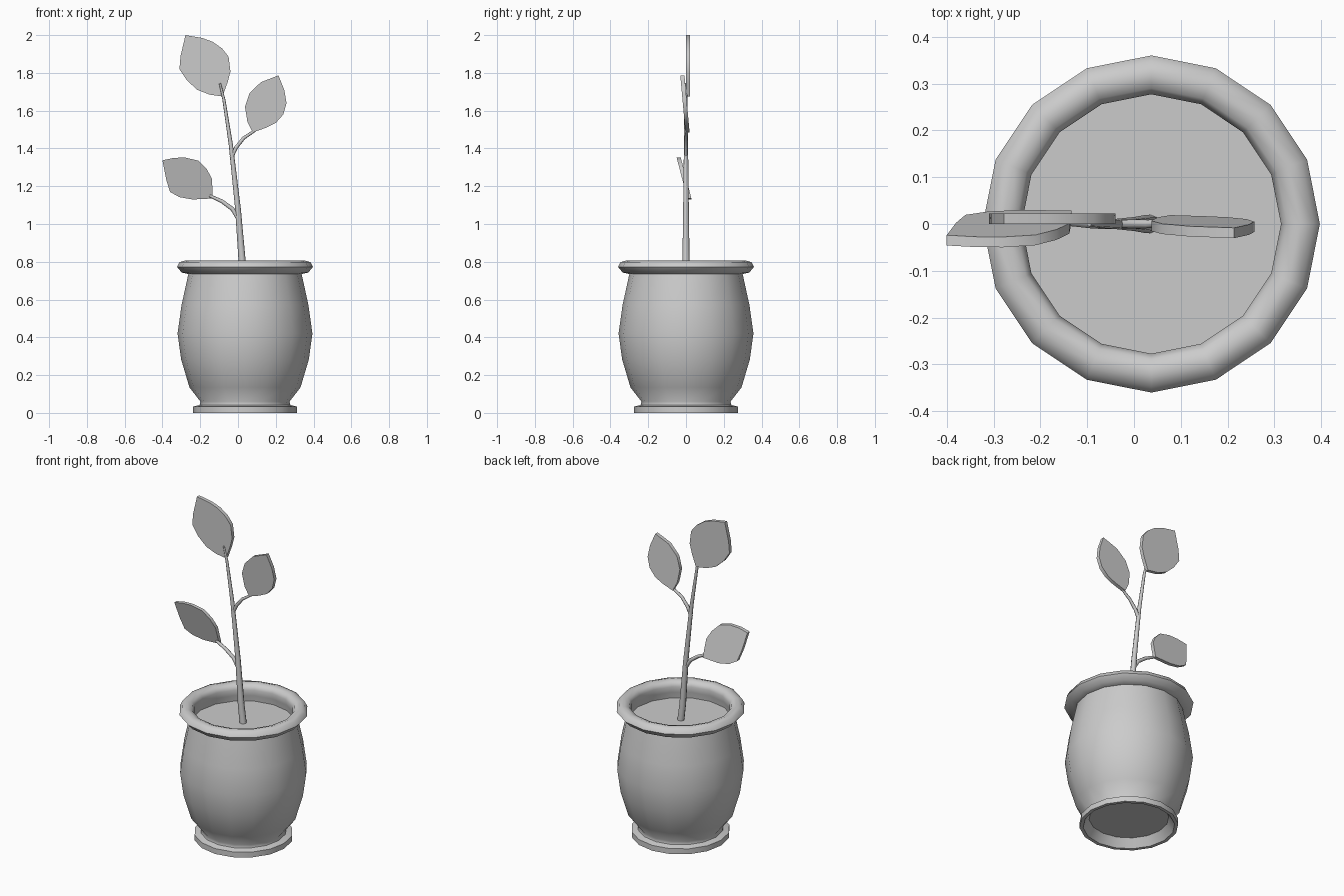
import bpy, math

if "Cube" in bpy.data.objects:
    bpy.data.objects.remove(bpy.data.objects["Cube"])

CX = 0.037   # pot axis


def finish(name, verts, faces, angle=50):
    me = bpy.data.meshes.new(name)
    me.from_pydata(verts, [], faces)
    ob = bpy.data.objects.new(name, me)
    bpy.context.collection.objects.link(ob)
    bpy.ops.object.select_all(action='DESELECT')
    ob.select_set(True)
    bpy.context.view_layer.objects.active = ob
    bpy.ops.object.mode_set(mode='EDIT')
    bpy.ops.mesh.select_all(action='SELECT')
    bpy.ops.mesh.normals_make_consistent(inside=False)
    bpy.ops.object.mode_set(mode='OBJECT')
    bpy.ops.object.shade_smooth_by_angle(angle=math.radians(angle))
    return ob


def lathe(name, profile, n=16, angle=50):
    # spin an open profile around the pot axis, capping both ends
    verts = [(CX + r * math.cos(2 * math.pi * i / n), r * math.sin(2 * math.pi * i / n), z)
             for r, z in profile for i in range(n)]
    faces = [(k * n + i, k * n + (i + 1) % n, (k + 1) * n + (i + 1) % n, (k + 1) * n + i)
             for k in range(len(profile) - 1) for i in range(n)]
    last = (len(profile) - 1) * n
    faces += [tuple(range(n)), tuple(range(last, last + n))]
    return finish(name, verts, faces, angle)


def stalk(name, points, sides=8):
    # tapered tube in the xz plane; points are x, y, z, radius
    verts = []
    for k, (x, y, z, r) in enumerate(points):
        a, b = points[max(k - 1, 0)], points[min(k + 1, len(points) - 1)]
        dx, dz = b[0] - a[0], b[2] - a[2]
        length = math.hypot(dx, dz)
        for i in range(sides):
            t = 2 * math.pi * i / sides
            u = r * math.cos(t)
            verts.append((x + u * dz / length, y + r * math.sin(t), z - u * dx / length))
    m = len(points)
    faces = [(k * sides + i, k * sides + (i + 1) % sides,
              (k + 1) * sides + (i + 1) % sides, (k + 1) * sides + i)
             for k in range(m - 1) for i in range(sides)]
    faces += [tuple(range(sides)), tuple(range((m - 1) * sides, m * sides))]
    return finish(name, verts, faces)


def leaf(name, outline, y_base, slope, thick=0.022):
    # flat slab from a front outline, leaning forward with height
    z0 = min(z for _, z in outline)
    n = len(outline)
    verts = [(x, y_base + slope * (z - z0) + d, z) for d in (0, thick) for x, z in outline]
    faces = [tuple(range(n)), tuple(range(n, 2 * n))]
    faces += [(i, (i + 1) % n, n + (i + 1) % n, n + i) for i in range(n)]
    return finish(name, verts, faces, 40)


# Pot: recessed underside, foot, belly, rolled rim, inner wall down to the soil
lathe("pot", [(0.222, 0.05), (0.255, 0.0), (0.275, 0.0), (0.275, 0.033), (0.24, 0.042),
              (0.236, 0.06), (0.294, 0.135), (0.338, 0.283), (0.357, 0.42), (0.336, 0.57),
              (0.30, 0.735), (0.335, 0.743), (0.36, 0.773), (0.347, 0.798), (0.318, 0.806),
              (0.29, 0.797), (0.277, 0.772), (0.285, 0.735), (0.29, 0.69)])
# Soil
lathe("soil", [(0.288, 0.66), (0.288, 0.70)])

# Stem and branches
stalk("stem", [(0.037, 0, 0.68, 0.02), (0.022, 0, 0.80, 0.019), (0.0, 0, 1.08, 0.015),
               (-0.038, 0, 1.42, 0.011), (-0.075, 0, 1.66, 0.008), (-0.096, 0, 1.745, 0.005)])
stalk("left_branch", [(0.0, 0, 1.03, 0.011), (-0.03, 0, 1.08, 0.011),
                      (-0.085, 0, 1.12, 0.010), (-0.15, 0.005, 1.15, 0.008)])
stalk("right_branch", [(-0.036, 0, 1.35, 0.010), (-0.01, 0, 1.405, 0.010),
                       (0.03, 0, 1.455, 0.009), (0.09, 0.005, 1.495, 0.007)])

# Leaves
leaf("top_leaf", [(-0.278, 2.0), (-0.19, 1.985), (-0.135, 1.965), (-0.085, 1.93), (-0.05, 1.886),
                  (-0.04, 1.807), (-0.055, 1.75), (-0.082, 1.675), (-0.15, 1.685), (-0.215, 1.71),
                  (-0.27, 1.76), (-0.31, 1.82), (-0.304, 1.89)], 0.0, 0.0)
leaf("right_leaf", [(0.214, 1.787), (0.245, 1.71), (0.257, 1.64), (0.24, 1.58), (0.20, 1.535),
                    (0.15, 1.51), (0.078, 1.485), (0.05, 1.54), (0.037, 1.62), (0.06, 1.69),
                    (0.12, 1.75)], -0.003, -0.09)
leaf("left_leaf", [(-0.40, 1.337), (-0.34, 1.35), (-0.28, 1.352), (-0.21, 1.335), (-0.165, 1.29),
                   (-0.138, 1.24), (-0.133, 1.135), (-0.24, 1.13), (-0.31, 1.142), (-0.36, 1.17),
                   (-0.38, 1.235)], 0.008, -0.26)
